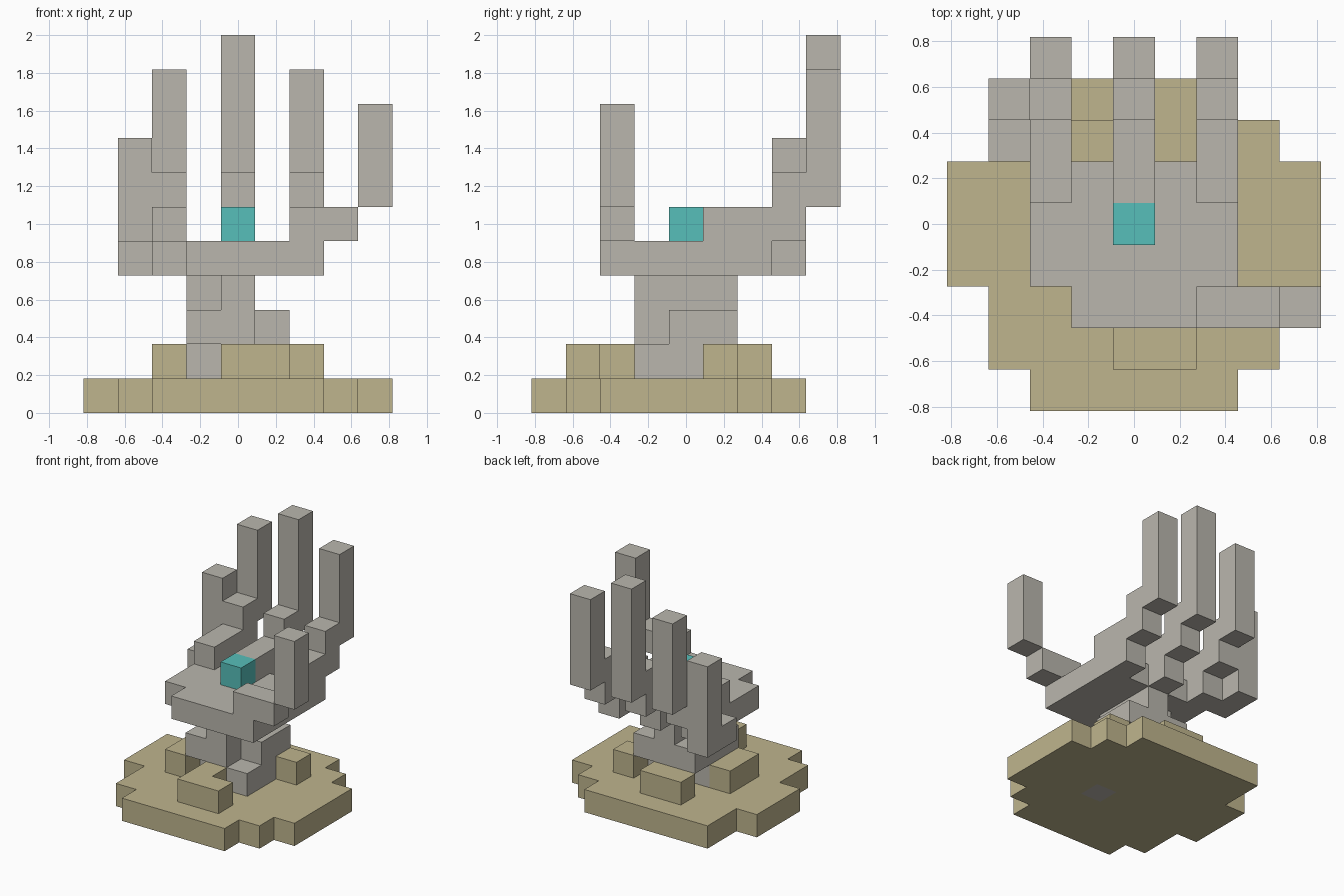
import bpy
import bmesh
from mathutils import Vector

cube = bpy.data.objects.get("Cube")
if cube:
    bpy.data.objects.remove(cube, do_unlink=True)

U = 2 / 11  # edge of one block


def material(name, rgb):
    m = bpy.data.materials.new(name)
    m.use_nodes = True
    m.diffuse_color = (*rgb, 1)
    m.node_tree.nodes["Principled BSDF"].inputs["Base Color"].default_value = (*rgb, 1)
    return m


STONE = material("grey stone", (0.49, 0.47, 0.42))
SAND = material("sand", (0.52, 0.46, 0.27))
GEM = material("turquoise", (0.095, 0.52, 0.49))

parts = []
filled = set()


def part(name, mat, *boxes, skip=()):
    """Register a part as inclusive block ranges (x0, x1, y0, y1, z0, z1)."""
    cells = set()
    for x0, x1, y0, y1, z0, z1 in boxes:
        cells |= {(x, y, z) for x in range(x0, x1 + 1)
                  for y in range(y0, y1 + 1) for z in range(z0, z1 + 1)}
    cells -= set(skip)
    cells -= filled
    filled.update(cells)
    parts.append((name, mat, cells))


def build(name, mat, cells):
    """Make the outer skin of a part, leaving out faces hidden by other blocks."""
    bm = bmesh.new()
    for c in sorted(cells):
        centre = Vector(c) + Vector((0, 0, 0.5))
        for axis in range(3):
            for sign in (-1, 1):
                n = Vector((0, 0, 0))
                n[axis] = sign
                if tuple(int(a + b) for a, b in zip(c, n)) in filled:
                    continue
                s = Vector((0, 0, 0))
                s[(axis + 1) % 3] = 0.5
                t = n.cross(s)
                mid = centre + n / 2
                corners = (mid - s - t, mid + s - t, mid + s + t, mid - s + t)
                bm.faces.new([bm.verts.new(p * U) for p in corners])
    bmesh.ops.remove_doubles(bm, verts=bm.verts, dist=0.001)
    mesh = bpy.data.meshes.new(name)
    bm.to_mesh(mesh)
    bm.free()
    mesh.materials.append(mat)
    bpy.context.collection.objects.link(bpy.data.objects.new(name, mesh))


# Forearm, twisting out of the ground
part("forearm", STONE,
     (1, 1, -1, -1, 0, 1), (-1, 1, 0, 0, 1, 1),
     (-1, 1, -1, 1, 2, 2), (0, 0, -1, 1, 3, 3), (-1, -1, 0, 0, 3, 3),
     skip=[(1, -1, 2)])

# Stepped sand island and the lumps on it
part("sand_base", SAND,
     (-4, -4, -1, 1, 0, 0), (-3, -3, -3, 3, 0, 0), (-2, 2, -4, 3, 0, 0),
     (3, 3, -3, 2, 0, 0), (4, 4, -2, 1, 0, 0))
part("front_lump", SAND, (0, 1, -3, -3, 1, 1), (0, 0, -2, -2, 1, 1))
part("back_lump", SAND, (-1, 0, 2, 2, 1, 1))
part("right_lump", SAND, (-2, -2, -1, 0, 1, 1))
part("left_lump", SAND, (2, 2, 1, 1, 1, 1))

# Palm and the gem resting on it
part("palm", STONE, (-2, 2, -1, 1, 4, 4), (-1, 2, -2, -2, 4, 4))
part("gem", GEM, (0, 0, 0, 0, 5, 5))

# Three long fingers, bending back and then up
for name, x, top in (("ring_finger", -2, 9), ("middle_finger", 0, 10), ("index_finger", 2, 9)):
    part(name, STONE, (x, x, 2, 2, 4, 4), (x, x, 1, 3, 5, 5),
         (x, x, 3, 4, 6, 6), (x, x, 4, 4, 7, top))

# Short outer finger and thumb
part("little_finger", STONE, (-3, -3, 2, 3, 4, 4), (-3, -3, 3, 3, 5, 7))
part("thumb", STONE, (2, 3, -2, -2, 5, 5), (4, 4, -2, -2, 6, 8))

for p in parts:
    build(*p)
